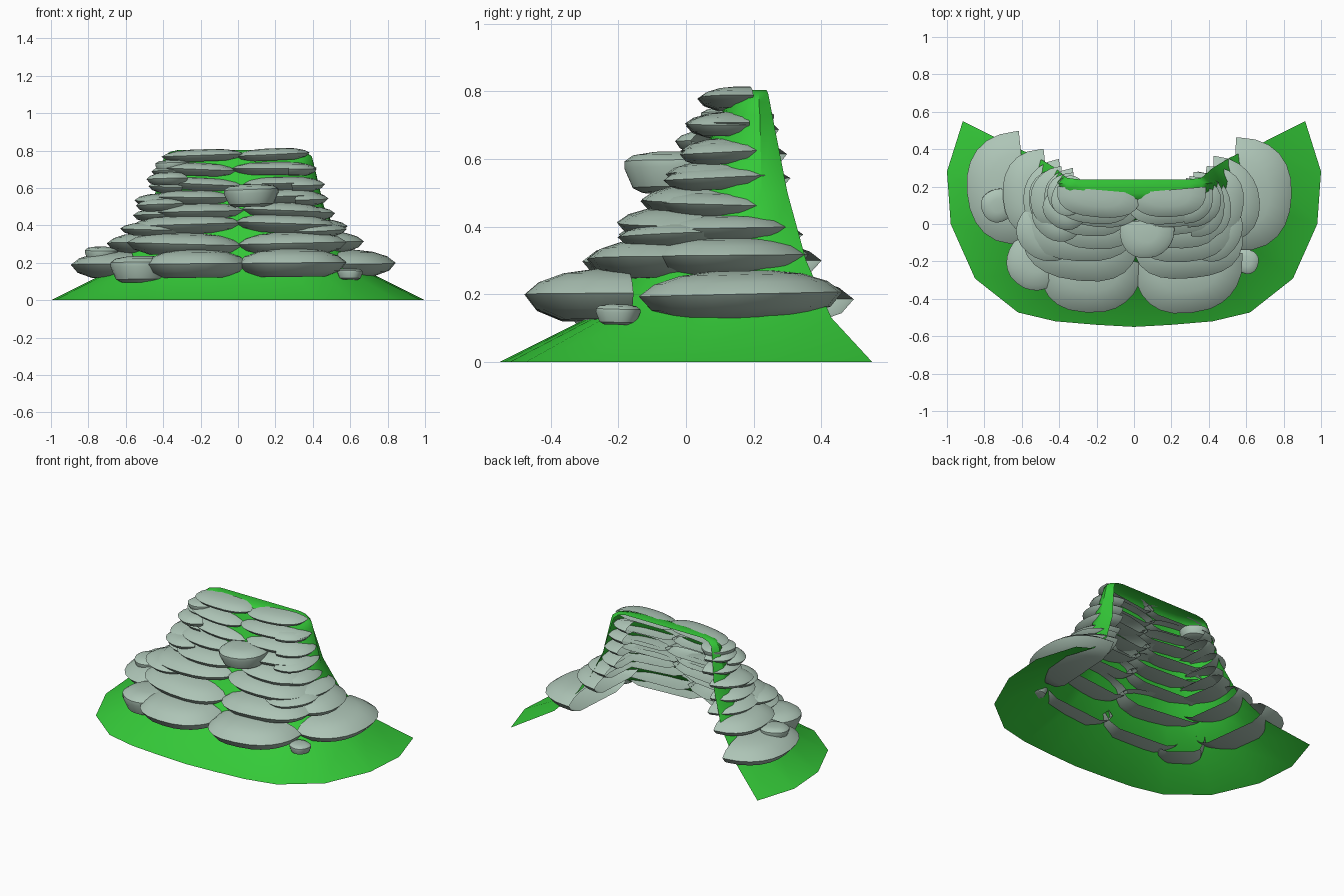
import bpy, bmesh, math, random
from mathutils import Vector, Matrix

if "Cube" in bpy.data.objects:
    bpy.data.objects.remove(bpy.data.objects["Cube"])

random.seed(4)


def material(name, rgb):
    m = bpy.data.materials.new(name)
    m.diffuse_color = (*rgb, 1)
    m.use_nodes = True
    m.node_tree.nodes["Principled BSDF"].inputs["Base Color"].default_value = m.diffuse_color
    return m


GREEN = material("grass_green", (0.035, 0.59, 0.04))
STONE = material("stone_grey", (0.42, 0.555, 0.47))


def finish(bm, name, mat, angle):
    mesh = bpy.data.meshes.new(name)
    bm.to_mesh(mesh)
    bm.free()
    ob = bpy.data.objects.new(name, mesh)
    bpy.context.collection.objects.link(ob)
    mesh.materials.append(mat)
    bpy.ops.object.select_all(action='DESELECT')
    ob.select_set(True)
    bpy.context.view_layer.objects.active = ob
    bpy.ops.object.shade_smooth_by_angle(angle=math.radians(angle))
    return ob


# hillside shell: horseshoe outline lofted upward, open at back and bottom
half = [(0.915, 1), (1, 0.755), (0.98, 0.5), (0.85, 0.235),
        (0.62, 0.07), (0.42, 0.027), (0.2, 0.01), (0, 0)]
outline = half + [(-u, v) for u, v in half[-2::-1]]
# height, half width, front y, back y
sections = [(0, 1.0, -0.55, 0.55), (0.13, 0.74, -0.29, 0.43),
            (0.3, 0.56, -0.14, 0.355), (0.5, 0.46, -0.01, 0.30),
            (0.73, 0.405, 0.105, 0.255), (0.768, 0.395, 0.115, 0.248),
            (0.793, 0.365, 0.135, 0.243), (0.804, 0.315, 0.165, 0.238)]
bm = bmesh.new()
rows = [[bm.verts.new((u * w, f + v * (b - f), z)) for u, v in outline]
        for z, w, f, b in sections]
for lo, hi in zip(rows, rows[1:]):
    for i in range(len(outline) - 1):
        bm.faces.new((lo[i + 1], lo[i], hi[i], hi[i + 1]))
bm.faces.new(rows[-1][::-1])
bmesh.ops.recalc_face_normals(bm, faces=bm.faces[:])
bm.faces.ensure_lookup_table()
if bm.faces[-1].normal.z < 0:
    bmesh.ops.reverse_faces(bm, faces=bm.faces[:])
finish(bm, "hillside", GREEN, 40)

LENS = [(0.62, -0.5), (0.88, -0.3), (1, 0.0), (0.85, 0.24), (0.6, 0.41), (0.3, 0.49)]
BLOCK = [(0.6, -0.5), (0.8, -0.38), (0.97, 0.1), (0.97, 0.27), (0.8, 0.42), (0.4, 0.5)]


def stone(name, x, y, z, tangent, radial, height, facing=0, cut=0.05,
          profile=LENS, power=0.9):
    """Flat stone; facing 0 looks to -y, 90 to +x. The buried side is cut open."""
    n = 24
    bm = bmesh.new()
    p1, p2 = random.uniform(0, 6), random.uniform(0, 6)
    rings = []
    for r, h in profile:
        ring = []
        for i in range(n):
            a = math.tau * i / n
            k = r * (1 + 0.02 * math.sin(2 * a + p1) + 0.02 * math.sin(3 * a + p2))
            c, s = math.cos(a), math.sin(a)
            ring.append(bm.verts.new((k * math.copysign(abs(c) ** power, c),
                                      k * math.copysign(abs(s) ** power, s), h)))
        rings.append(ring)
    for lo, hi in zip(rings, rings[1:]):
        for i in range(n):
            j = (i + 1) % n
            bm.faces.new((lo[i], lo[j], hi[j], hi[i]))
    bm.faces.new(rings[0][::-1])
    bm.faces.new(rings[-1])
    if cut is not None:
        geom = bm.verts[:] + bm.edges[:] + bm.faces[:]
        bmesh.ops.bisect_plane(bm, geom=geom, plane_co=(0, cut, 0),
                               plane_no=(0, 1, 0), clear_outer=True)
    tilt = Matrix.Rotation(math.radians(random.uniform(-3, 3)), 4, 'Y')
    bm.transform(Matrix.Translation((x, y, z))
                 @ Matrix.Rotation(math.radians(facing), 4, 'Z') @ tilt
                 @ Matrix.Diagonal((tangent, radial, height, 1)))
    finish(bm, name, STONE, 35)


# front stones, two per layer: z, height, front y, depth, left x, seam x, right x
front = [(0.195, 0.15, -0.475, 0.28, -0.48, 0.02, 0.55),
         (0.30, 0.12, -0.30, 0.25, -0.57, 0.02, 0.55),
         (0.405, 0.10, -0.20, 0.22, -0.55, 0.0, 0.51),
         (0.475, 0.09, -0.13, 0.21, -0.43, 0.03, 0.45),
         (0.55, 0.08, -0.06, 0.18, -0.43, -0.02, 0.42),
         (0.62, 0.075, -0.015, 0.17, -0.39, 0.03, 0.42),
         (0.70, 0.07, 0.0, 0.16, -0.39, -0.02, 0.40),
         (0.775, 0.065, 0.035, 0.14, -0.39, 0.01, 0.36)]
for i, (z, h, f, d, a, s, b) in enumerate(front):
    stone(f"front_stone_left_{i}", (a + s) / 2, f + d, z, (s - a) / 2 + 0.025, d, h,
          -5, power=0.8)
    stone(f"front_stone_right_{i}", (s + b) / 2, f + d, z + 0.005, (b - s) / 2 + 0.025,
          d, h, 5, power=0.8)

# side stones: z, height, outer x right, outer x left, depth, centre y, half length
side = [(0.20, 0.14, 0.85, 0.90, 0.30, 0.165, 0.30),
        (0.315, 0.11, 0.67, 0.71, 0.24, 0.125, 0.235),
        (0.395, 0.08, 0.59, 0.59, 0.20, 0.11, 0.20),
        (0.465, 0.075, 0.52, 0.56, 0.18, 0.095, 0.18),
        (0.545, 0.07, 0.49, 0.55, 0.17, 0.105, 0.17),
        (0.62, 0.07, 0.46, 0.48, 0.16, 0.12, 0.14),
        (0.70, 0.065, 0.42, 0.46, 0.14, 0.125, 0.12)]
for i, (z, h, xr, xl, d, y, t) in enumerate(side):
    stone(f"side_stone_right_{i}", xr - d, y, z, t, d, h, 88)
    stone(f"side_stone_left_{i}", d - xl, y + 0.035, z - 0.01, t, d, h, -84)

# corner stones filling the gaps between front and side
stone("corner_stone_base", -0.52, -0.19, 0.165, 0.16, 0.17, 0.14, -40, 0.4, BLOCK)
for i, (x, y, z, r) in enumerate([(0.41, -0.02, 0.375, 0.17), (-0.45, -0.03, 0.38, 0.17),
                                  (-0.40, 0.05, 0.51, 0.14), (-0.36, 0.09, 0.65, 0.12)]):
    stone(f"corner_stone_{i}", x, y, z, r, r, 0.07, math.copysign(45, x), 0.1)

# loose rounded rocks
stone("ledge_rock", 0.07, -0.04, 0.56, 0.15, 0.145, 0.12, 4, 0.4, BLOCK)
stone("upper_rock", -0.345, 0.15, 0.715, 0.095, 0.11, 0.07, -30, None, BLOCK)
stone("left_pebble", -0.73, 0.10, 0.245, 0.09, 0.09, 0.08, -70, None, BLOCK)
stone("right_pebble", 0.60, -0.20, 0.14, 0.065, 0.07, 0.06, 70, None, BLOCK)
